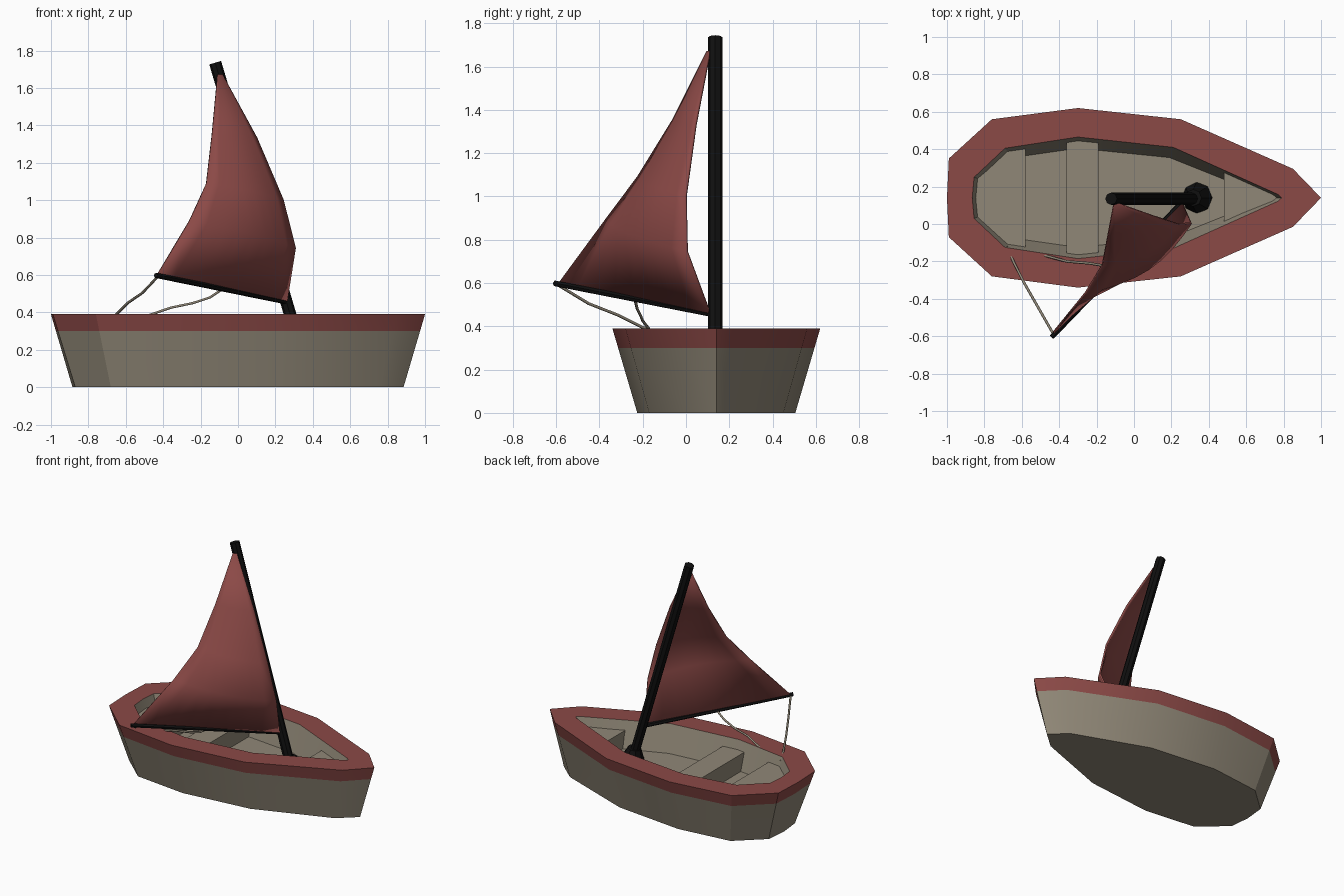
import bpy, bmesh, math
from mathutils import Vector

if "Cube" in bpy.data.objects:
    bpy.data.objects.remove(bpy.data.objects["Cube"])

CY = 0.14  # hull centre line


def material(name, rgb):
    m = bpy.data.materials.new(name)
    m.diffuse_color = (*rgb, 1)
    m.use_nodes = True
    m.node_tree.nodes["Principled BSDF"].inputs["Base Color"].default_value = m.diffuse_color
    return m


RED = material("red", (0.26, 0.067, 0.062))
WOOD = material("wood", (0.28, 0.245, 0.185))
BLACK = material("black", (0.005, 0.005, 0.005))


def finish(name, bm, mats, angle=30):
    bmesh.ops.recalc_face_normals(bm, faces=bm.faces)
    me = bpy.data.meshes.new(name)
    bm.to_mesh(me)
    bm.free()
    ob = bpy.data.objects.new(name, me)
    bpy.context.collection.objects.link(ob)
    for m in mats:
        me.materials.append(m)
    bpy.ops.object.select_all(action='DESELECT')
    ob.select_set(True)
    bpy.context.view_layer.objects.active = ob
    bpy.ops.object.shade_smooth_by_angle(angle=math.radians(angle))
    return ob


def ring(bm, half, z):
    """Mirror a stern-to-bow half outline into a closed ring."""
    pts = half + [(x, -y) for x, y in half[-2:0:-1]]
    return [bm.verts.new((x, CY + y, z)) for x, y in pts]


def bridge(bm, a, b, mat=0):
    n = len(a)
    for i in range(n):
        j = (i + 1) % n
        bm.faces.new((a[i], a[j], b[j], b[i])).material_index = mat


def mix(a, b, t):
    return [(p[0] + (q[0] - p[0]) * t, p[1] + (q[1] - p[1]) * t) for p, q in zip(a, b)]


# Half outlines, stern to bow
top = [(-1, 0), (-.99, .21), (-.76, .42), (-.30, .48), (.25, .42), (.85, .155), (1, 0)]
bottom = [(-.885, 0), (-.87, .15), (-.68, .32), (-.29, .365), (.22, .31), (.76, .11), (.885, 0)]
inner = [(-.865, 0), (-.855, .11), (-.69, .265), (-.30, .325), (.21, .27), (.77, .018), (.79, 0)]
floor = [(-.81, 0), (-.80, .09), (-.65, .215), (-.30, .265), (.19, .215), (.69, .015), (.71, 0)]
Z_TOP, Z_BAND, Z_FLOOR, Z_SEAT = .39, .30, .20, .325

# Hull with red rim and hollow interior
bm = bmesh.new()
rings = [ring(bm, bottom, 0), ring(bm, mix(bottom, top, Z_BAND / Z_TOP), Z_BAND),
         ring(bm, top, Z_TOP), ring(bm, inner, Z_TOP), ring(bm, floor, Z_FLOOR)]
for i, mat in enumerate((0, 1, 1, 0)):
    bridge(bm, rings[i], rings[i + 1], mat)
bm.faces.new(rings[0])
bm.faces.new(rings[-1])
finish("hull", bm, [WOOD, RED])


def clip(half, x0, x1):
    """Half outline cut to the span x0..x1."""
    def width(x):
        for (xa, ya), (xb, yb) in zip(half, half[1:]):
            if xa <= x <= xb:
                return ya + (yb - ya) * (x - xa) / (xb - xa)
        return 0
    x0, x1 = max(x0, half[0][0]), min(x1, half[-1][0])
    mid = [p for p in half if x0 < p[0] < x1]
    return [(x0, 0), (x0, width(x0) + .005)] + mid + [(x1, width(x1) + .005), (x1, 0)]


# Seats fitted between the inner walls
for name, x0, x1 in (("stern_seat", -2, -.58), ("middle_seat", -.36, -.19), ("bow_seat", .48, 2)):
    bm = bmesh.new()
    seat_line = mix(floor, inner, (Z_SEAT - Z_FLOOR) / (Z_TOP - Z_FLOOR))
    low, high = ring(bm, clip(floor, x0, x1), Z_FLOOR), ring(bm, clip(seat_line, x0, x1), Z_SEAT)
    bridge(bm, low, high)
    bm.faces.new(low)
    bm.faces.new(high)
    finish(name, bm, [WOOD])


def rod(name, a, b, r1, r2, sides=8):
    a, b = Vector(a), Vector(b)
    bm = bmesh.new()
    bmesh.ops.create_cone(bm, cap_ends=True, segments=sides, radius1=r1, radius2=r2, depth=(b - a).length)
    rot = Vector((0, 0, 1)).rotation_difference(b - a).to_matrix().to_4x4()
    bmesh.ops.transform(bm, matrix=rot, verts=bm.verts)
    bmesh.ops.translate(bm, vec=(a + b) / 2, verts=bm.verts)
    return finish(name, bm, [BLACK])


# Mast, its foot, and the boom
rod("mast", (.335, .135, .20), (-.122, .135, 1.735), .033, .033)
rod("mast_foot", (.335, CY, .195), (.317, CY, .29), .085, .045)
rod("boom", (.265, .125, .455), (-.44, -.605, .598), .014, .014, 6)

# Sail: rows from luff to leech, with a belly pushed out sideways
luff = [(.26, .11, .46), (.305, .005, .745), (.24, .0, 1.0), (.10, .045, 1.33), (-.085, .11, 1.67)]
leech = [(-.43, -.58, .605), (-.26, -.37, .89), (-.17, -.22, 1.09), (-.14, -.06, 1.35), (-.11, .10, 1.67)]
belly = [0, .08, .055, .02, 0]
COLS = 8
bm = bmesh.new()
grid = []
for a, b, d in zip(luff, leech, belly):
    row = []
    for c in range(COLS + 1):
        t = c / COLS
        p = Vector(a).lerp(Vector(b), t) + Vector((.707, -.707, 0)) * d * math.sin(math.pi * t)
        row.append(bm.verts.new(p))
    grid.append(row)
for r0, r1 in zip(grid, grid[1:]):
    for c in range(COLS):
        bm.faces.new((r0[c], r0[c + 1], r1[c + 1], r1[c]))
sail = finish("sail", bm, [RED], 60)
solid = sail.modifiers.new("thickness", 'SOLIDIFY')
solid.thickness = .012
solid.offset = 0

# Ropes from the boom to the hull
ropes = {
    "stern_rope": [(-.43, -.59, .59), (-.51, -.45, .505), (-.59, -.31, .45), (-.645, -.2, .395), (-.68, -.12, .36)],
    "middle_rope": [(-.09, -.235, .52), (-.15, -.225, .48), (-.24, -.21, .45), (-.36, -.2, .425), (-.49, -.165, .38)],
}
for name, pts in ropes.items():
    cu = bpy.data.curves.new(name, 'CURVE')
    cu.dimensions = '3D'
    cu.bevel_depth = .007
    cu.bevel_resolution = 1
    cu.use_fill_caps = True
    sp = cu.splines.new('POLY')
    sp.points.add(len(pts) - 1)
    for q, p in zip(sp.points, pts):
        q.co = (*p, 1)
    cu.materials.append(WOOD)
    bpy.context.collection.objects.link(bpy.data.objects.new(name, cu))
